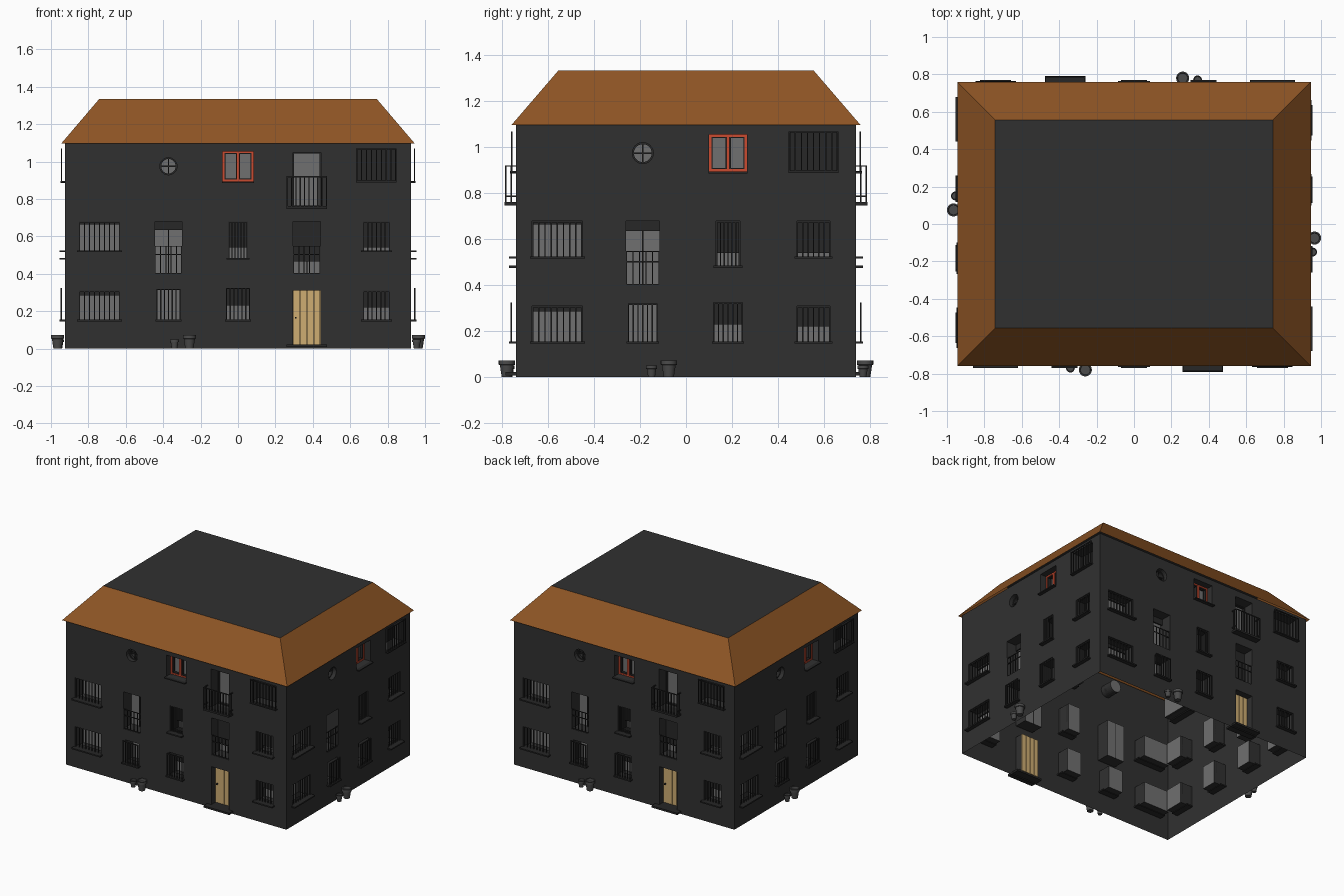
import bpy, bmesh, math
from mathutils import Matrix, Vector

if "Cube" in bpy.data.objects:
    bpy.data.objects.remove(bpy.data.objects["Cube"])

HX, HY, H = 0.925, 0.74, 1.1
COL = {"wall": (0.03, 0.03, 0.03, 1), "glass": (0.16, 0.16, 0.16, 1), "iron": (0.02, 0.02, 0.02, 1),
       "roof": (0.27, 0.09, 0.018, 1), "wood": (0.62, 0.42, 0.17, 1), "red": (0.6, 0.07, 0.03, 1),
       "pot": (0.07, 0.07, 0.07, 1)}
MAT = {}
for k, c in COL.items():
    MAT[k] = bpy.data.materials.new(k)
    MAT[k].diffuse_color = c
parts = {}
M = Matrix()  # placement of the wall being built


def part(name, mat):
    if name not in parts:
        parts[name] = (bmesh.new(), mat)
    return parts[name][0]


def box(name, mat, u0, u1, o0, o1, z0, z1):
    """Box on the current wall: u along it, o outward, z up."""
    m = M @ Matrix.Translation(((u0 + u1) / 2, -(o0 + o1) / 2, (z0 + z1) / 2))
    bmesh.ops.create_cube(part(name, mat), size=1,
                          matrix=m @ Matrix.Diagonal((u1 - u0, o1 - o0, z1 - z0, 1)))


def lathe(name, mat, profile, m, n=20, closed=False):
    bm = part(name, mat)
    rings = [[bm.verts.new(m @ Vector((r * math.cos(2 * math.pi * i / n), r * math.sin(2 * math.pi * i / n), z)))
              for i in range(n)] for r, z in profile]
    pairs = list(zip(rings, rings[1:])) + ([(rings[-1], rings[0])] if closed else [])
    for a, b in pairs:
        for i in range(n):
            j = (i + 1) % n
            bm.faces.new((a[i], a[j], b[j], b[i]))
    if not closed:
        bm.faces.new(rings[0][::-1])
        bm.faces.new(rings[-1])


def cut(u0, u1, z0, z1, depth=0.1):
    box("cutter", "wall", u0, u1, -depth, 0.05, z0, z1)


def grille(name, u0, u1, z0, z1, o, n, t=0.006):
    for i in range(n):
        u = u0 + (u1 - u0 - t) * i / (n - 1)
        box(name, "iron", u, u + t, o - t / 2, o + t / 2, z0, z1)
    for z in (z0, z1 - t):
        box(name, "iron", u0, u1, o - t / 2, o + t / 2, z, z + t)


def frame(name, mat, u0, u1, z0, z1, o, t):
    for a, b in ((u0, u0 + t), (u1 - t, u1)):
        box(name, mat, a, b, o - 0.02, o, z0, z1)
    for a, b in ((z0, z0 + t), (z1 - t, z1)):
        box(name, mat, u0 + t, u1 - t, o - 0.02, o, a, b)


def window(u, w, z0, z1, blind, n, o, sill=True):
    u0, u1 = u - w / 2, u + w / 2
    cut(u0, u1, z0, z1)
    box("roller_blinds", "iron", u0, u1, -0.09, -0.08, blind, z1)
    grille("window_bars", u0 - (0.005 if o > 0 else 0), u1 + (0.005 if o > 0 else 0), z0, z1, o, n)
    if sill:
        box("window_sills", "iron", u0 - 0.01, u1 + 0.01, -0.05, 0.03, z0 - 0.004, z0 + 0.006)


def french(u, blind):
    u0, u1 = u - 0.073, u + 0.073
    cut(u0, u1, 0.4, 0.68)
    box("roller_blinds", "iron", u0, u1, -0.09, -0.08, blind, 0.68)
    box("french_mullions", "iron", u - 0.003, u + 0.003, -0.1, -0.09, 0.4, 0.68)
    grille("french_railings", u0, u1, 0.4, 0.55, -0.005, 6, 0.005)
    box("french_railings", "iron", u0, u1, -0.008, -0.002, 0.5, 0.505)


def facade(c1, c2, c3, c5, cage, pots, c4=None):
    # barred windows on the two lower floors
    window(c1, 0.22, 0.15, 0.31, 0.285, 9, -0.01)
    window(c1, 0.22, 0.52, 0.68, 0.665, 9, -0.01)
    window(c2, 0.12, 0.15, 0.32, 0.315, 7, 0.02)
    window(c3, 0.12, 0.15, 0.325, 0.23, 7, 0.02)
    window(c3, 0.105, 0.48, 0.68, 0.54, 7, -0.01)
    window(c5, 0.145, 0.15, 0.31, 0.22, 7, -0.01)
    window(c5, 0.145, 0.52, 0.68, 0.54, 7, -0.01)
    french(c2, 0.635)
    # round window with cross
    rm = M @ Matrix.Translation((c2, 0, 0.975)) @ Matrix.Rotation(math.pi / 2, 4, 'X')
    bmesh.ops.create_cone(part("cutter", "wall"), cap_ends=True, segments=24, radius1=0.046, radius2=0.046,
                          depth=0.15, matrix=rm @ Matrix.Translation((0, 0, -0.025)))
    lathe("round_frames", "iron", [(0.046, -0.05), (0.046, -0.03), (0.039, -0.03), (0.039, -0.05)], rm, 24, True)
    box("round_frames", "iron", c2 - 0.003, c2 + 0.003, -0.05, -0.035, 0.933, 1.017)
    box("round_frames", "iron", c2 - 0.042, c2 + 0.042, -0.05, -0.035, 0.972, 0.978)
    # red casement
    cut(c3 - 0.082, c3 + 0.082, 0.895, 1.055)
    frame("red_frames", "red", c3 - 0.082, c3 + 0.082, 0.895, 1.055, -0.05, 0.01)
    box("red_frames", "red", c3 - 0.007, c3 + 0.007, -0.07, -0.045, 0.905, 1.045)
    for a, b in ((c3 - 0.072, c3 - 0.007), (c3 + 0.007, c3 + 0.072)):
        frame("red_casements_inner", "iron", a, b, 0.905, 1.045, -0.055, 0.005)
    box("window_sills", "iron", c3 - 0.085, c3 + 0.085, -0.05, 0.025, 0.887, 0.895)
    # shuttered window behind a cage
    cut(cage - 0.1, cage + 0.1, 0.9, 1.065)
    box("roller_blinds", "iron", cage - 0.1, cage + 0.1, -0.09, -0.08, 0.9, 1.065)
    grille("window_cages", cage - 0.108, cage + 0.108, 0.893, 1.07, 0.018, 9)
    box("window_sills", "iron", cage - 0.108, cage + 0.108, -0.05, 0.025, 0.889, 0.897)
    # plant pots
    for u, o, s in ((pots[0], 0.03, 0.68), (pots[1], 0.04, 1.0)):
        m = M @ Matrix.Translation((u, -o, 0)) @ Matrix.Scale(s, 4)
        lathe("plant_pots", "pot", [(0.022, 0), (0.03, 0.052), (0.035, 0.054), (0.035, 0.073),
                                    (0.028, 0.073), (0.026, 0.055)], m)
    if c4 is None:
        return
    # plank door and step
    cut(c4 - 0.073, c4 + 0.073, 0.02, 0.31, 0.06)
    for i in range(4):
        u = c4 - 0.072 + 0.0365 * i
        box("door_planks", "wood", u, u + 0.034, -0.065, -0.05, 0.02, 0.31)
    box("door_knobs", "iron", c4 - 0.062, c4 - 0.054, -0.05, -0.04, 0.16, 0.17)
    box("door_steps", "iron", c4 - 0.108, c4 + 0.108, -0.06, 0.045, 0.008, 0.022)
    french(c4, 0.465)
    # balcony
    cut(c4 - 0.075, c4 + 0.075, 0.76, 1.05)
    frame("balcony_door_frames", "iron", c4 - 0.075, c4 + 0.075, 0.76, 1.05, -0.08, 0.006)
    box("balcony_slabs", "iron", c4 - 0.108, c4 + 0.108, -0.05, 0.05, 0.748, 0.762)
    grille("balcony_rails", c4 - 0.108, c4 + 0.108, 0.755, 0.922, 0.045, 10)
    for s in (-1, 1):
        u = c4 + s * 0.105
        for z in (0.785, 0.916):
            box("balcony_rails", "iron", u - 0.003, u + 0.003, 0, 0.048, z, z + 0.006)
        box("balcony_rails", "iron", u - 0.003, u + 0.003, 0.018, 0.024, 0.755, 0.922)


for k in range(4):
    M = Matrix.Rotation(k * math.pi / 2, 4, 'Z') @ Matrix.Translation((0, -(HX if k % 2 else HY), 0))
    if k % 2:
        facade(-0.56, -0.188, 0.183, 0.555, 0.555, (-0.15, -0.075))
    else:
        facade(-0.74, -0.372, 0, 0.74, 0.74, (-0.34, -0.26), 0.368)


def finish(name, bm, mats):
    bmesh.ops.recalc_face_normals(bm, faces=bm.faces[:])
    me = bpy.data.meshes.new(name)
    bm.to_mesh(me)
    bm.free()
    ob = bpy.data.objects.new(name, me)
    bpy.context.collection.objects.link(ob)
    for m in mats:
        me.materials.append(MAT[m])
    return ob


objs = {n: finish(n, bm, [mat]) for n, (bm, mat) in parts.items()}

# walls: solid block with pockets cut, then opened top and bottom
bm = bmesh.new()
bmesh.ops.create_cube(bm, size=1, matrix=Matrix.Translation((0, 0, H / 2)) @ Matrix.Diagonal((2 * HX, 2 * HY, H, 1)))
walls = finish("walls", bm, ["wall", "glass", "wood"])
cutter = objs["cutter"]
cutter.hide_render = True
mod = walls.modifiers.new("openings", 'BOOLEAN')
mod.operation, mod.solver, mod.object = 'DIFFERENCE', 'EXACT', cutter
bpy.context.view_layer.objects.active = walls
bpy.ops.object.modifier_apply(modifier="openings")
bpy.data.objects.remove(cutter)
bm = bmesh.new()
bm.from_mesh(walls.data)
bm.normal_update()
ends = []
for f in bm.faces:
    c, n = f.calc_center_median(), f.normal
    f.material_index = 0
    if abs(n.z) > 0.9:
        if c.z < 0.001 or c.z > H - 0.001:
            ends.append(f)
        continue
    inset = abs(n.x) * HX + abs(n.y) * HY - c.x * n.x - c.y * n.y
    if max(abs(n.x), abs(n.y)) > 0.999:
        if abs(inset - 0.1) < 0.004:
            f.material_index = 1
        elif abs(inset - 0.06) < 0.004:
            f.material_index = 2
bmesh.ops.delete(bm, geom=ends, context='FACES')
bm.to_mesh(walls.data)
bm.free()

# hipped roof skirt with flat dark top
bm = bmesh.new()
lo, hi = [[bm.verts.new((sx * x, sy * y, z)) for sx, sy in ((-1, -1), (1, -1), (1, 1), (-1, 1))]
          for x, y, z in ((0.945, 0.76, 1.097), (0.742, 0.555, 1.335))]
for i in range(4):
    j = (i + 1) % 4
    bm.faces.new((lo[i], lo[j], hi[j], hi[i]))
bm.faces.new(hi).material_index = 1
finish("roof", bm, ["roof", "wall"])

# smooth the round pots
pots = objs["plant_pots"]
bpy.ops.object.select_all(action='DESELECT')
pots.select_set(True)
bpy.context.view_layer.objects.active = pots
bpy.ops.object.shade_smooth_by_angle()

for m in bpy.data.materials:
    if m.users and not m.is_grease_pencil:
        m.use_nodes = True
        m.node_tree.nodes["Principled BSDF"].inputs["Base Color"].default_value = m.diffuse_color
